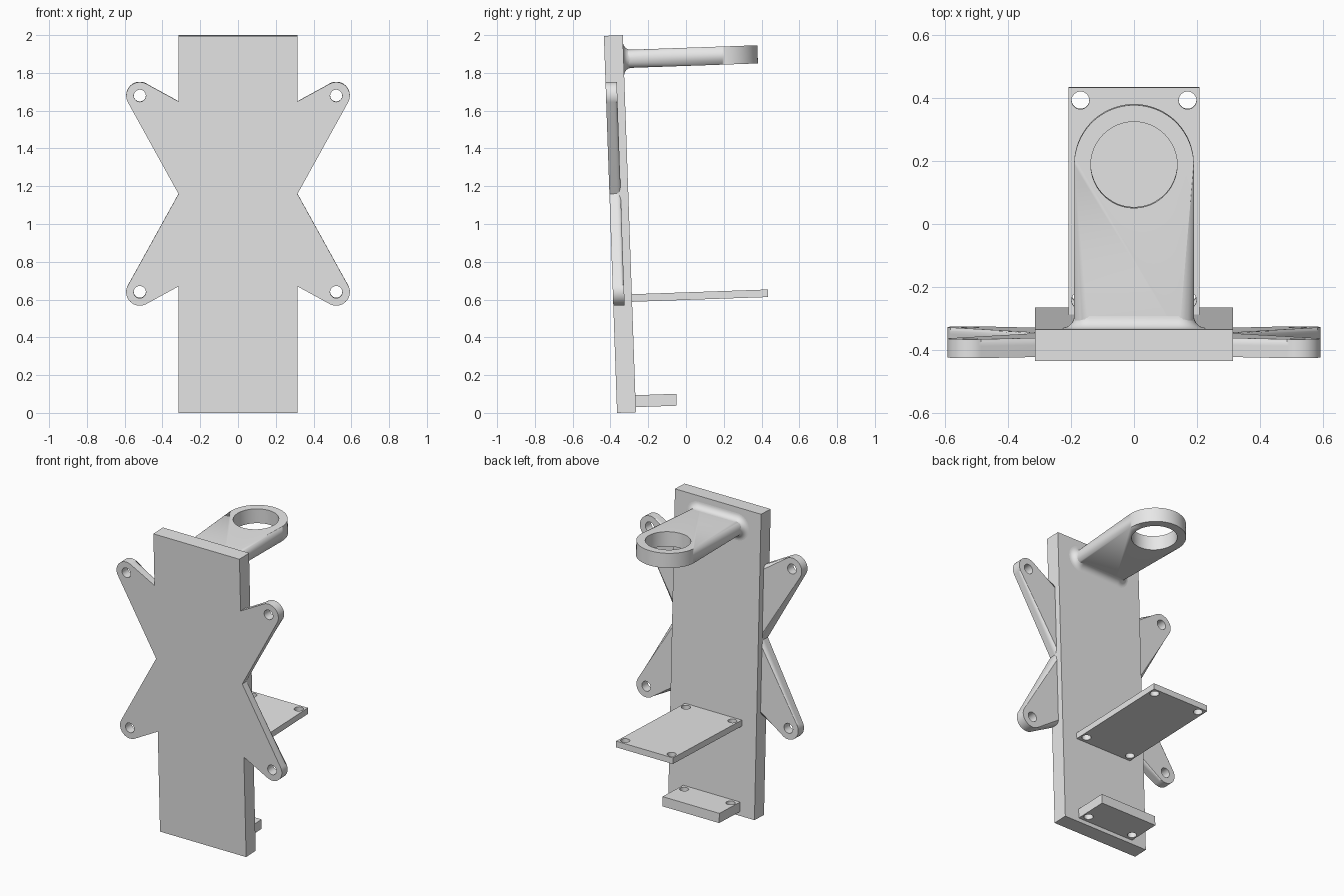
import bpy, bmesh
from math import sin, cos, pi, atan2, acos, hypot, radians
from mathutils import Matrix

cube = bpy.data.objects.get("Cube")
if cube:
    bpy.data.objects.remove(cube, do_unlink=True)

grey = bpy.data.materials.new("light_grey")
grey.use_nodes = True
grey.diffuse_color = (0.8, 0.8, 0.8, 1)
grey.node_tree.nodes["Principled BSDF"].inputs["Base Color"].default_value = (0.8, 0.8, 0.8, 1)

# The whole bracket leans slightly forward
LEAN = Matrix.Translation((0, -0.365, 0)) @ Matrix.Rotation(radians(2), 4, 'X')


def arc(cx, cy, r, a0, a1, n):
    return [(cx + r * cos(a0 + (a1 - a0) * i / n), cy + r * sin(a0 + (a1 - a0) * i / n))
            for i in range(n + 1)]


def add_prism(bm, pts, axis, lo, hi):
    """Extrude a 2D outline along y (outline in xz) or z (outline in xy)."""
    def place(p, h):
        return (p[0], h, p[1]) if axis == 'y' else (p[0], p[1], h)
    a = [bm.verts.new(place(p, lo)) for p in pts]
    b = [bm.verts.new(place(p, hi)) for p in pts]
    bm.faces.new(a)
    bm.faces.new(b)
    n = len(pts)
    for i in range(n):
        j = (i + 1) % n
        bm.faces.new((a[i], a[j], b[j], b[i]))


def make_object(name, bm):
    bmesh.ops.recalc_face_normals(bm, faces=bm.faces)
    mesh = bpy.data.meshes.new(name)
    bm.to_mesh(mesh)
    bm.free()
    mesh.materials.append(grey)
    ob = bpy.data.objects.new(name, mesh)
    bpy.context.collection.objects.link(ob)
    return ob


def finish(ob):
    ob.data.transform(LEAN)
    bpy.ops.object.select_all(action='DESELECT')
    ob.select_set(True)
    bpy.context.view_layer.objects.active = ob
    bpy.ops.object.shade_smooth_by_angle(angle=radians(30))


def part(name, pts, axis, lo, hi, holes=(), radius=0.028, bevel=0, rim=None):
    """Extruded outline with rounded rims and drilled holes."""
    bm = bmesh.new()
    add_prism(bm, pts, axis, lo, hi)
    if bevel:
        edges = [e for e in bm.edges if rim(e.verts[0].co, e.verts[1].co)]
        bmesh.ops.bevel(bm, geom=edges, offset=bevel, segments=8, profile=0.5,
                        affect='EDGES', clamp_overlap=False)
    ob = make_object(name, bm)
    if holes:
        bm = bmesh.new()
        for x, y in holes:
            add_prism(bm, arc(x, y, radius, 0, 2 * pi, 48)[:-1], axis, lo - 0.1, hi + 0.1)
        cutter = make_object("hole_cutter", bm)
        cutter.hide_render = True
        mod = ob.modifiers.new("holes", 'BOOLEAN')
        mod.operation = 'DIFFERENCE'
        mod.solver = 'EXACT'
        mod.object = cutter
        bpy.context.view_layer.objects.active = ob
        bpy.ops.object.modifier_apply(modifier=mod.name)
        bpy.data.objects.remove(cutter, do_unlink=True)
    finish(ob)


def rect(half, y0, y1):
    return [(-half, y0), (half, y0), (half, y1), (-half, y1)]


# Back plate
W = 0.315
part("back_plate", rect(W, 0, 0.1), 'z', 0, 1.997)

# Four mounting arms, tangent to their rounded ends, back rim rounded
MID, CX, CZ, R = 1.16, 0.52, 1.68, 0.072


def tangent(px, pz, side):
    dx, dz = px - CX, pz - CZ
    return atan2(dz, dx) % (2 * pi) + side * acos(R / hypot(dx, dz))


a0 = tangent(W, MID, 1) - 2 * pi
a1 = tangent(W, 1.65, -1)
wing = [(W, MID)] + arc(CX, CZ, R, a0, a1, 24) + [(W, 1.65)]


def back_rim(a, b):
    inner = abs(a.x) < W + 0.001 and abs(b.x) < W + 0.001
    return min(a.y, b.y) > 0.05 and not inner


for side, sx in (("left", 1), ("right", -1)):
    for level, sz in (("upper", 1), ("lower", -1)):
        def flip(p):
            return (sx * p[0], MID + sz * (p[1] - MID))
        part(f"{level}_{side}_mounting_arm", [flip(p) for p in wing], 'y', 0, 0.06,
             holes=[flip((CX, CZ))], radius=0.032, bevel=0.022, rim=back_rim)

# Ring holder: round-edged tongue with a large hole
HW, HT, HZ, TIP = 0.19, 0.048, 1.871, 0.62
tongue = [(-HW, 0.03), (HW, 0.03)] + arc(0, TIP, HW, 0, pi, 48)
part("ring_holder", tongue, 'z', HZ - HT, HZ + HT, holes=[(0, TIP)], radius=0.137,
     bevel=HT - 0.001, rim=lambda a, b: abs(a.z - b.z) < 0.001)

# Flared fillet where the holder meets the plate
FILLET, STEPS = 0.04, 8
bm = bmesh.new()
rings = []
for k in range(STEPS + 1):
    t = k / STEPS * pi / 2
    r = HT + FILLET * (1 - sin(t))
    y = 0.1 + FILLET * (1 - cos(t))
    outline = (arc(HW - HT, HZ, r, -pi / 2, pi / 2, 16)
               + arc(HT - HW, HZ, r, pi / 2, 3 * pi / 2, 16))
    rings.append([bm.verts.new((x, y, z)) for x, z in outline])
for a, b in zip(rings, rings[1:]):
    n = len(a)
    for i in range(n):
        j = (i + 1) % n
        bm.faces.new((a[i], a[j], b[j], b[i]))
finish(make_object("holder_fillet", bm))

# Drilled shelf and bottom tab
HX = 0.17
part("shelf", rect(0.208, 0.1, 0.821), 'z', 0.585, 0.625,
     holes=[(x, y) for x in (-HX, HX) for y in (0.145, 0.78)])
part("bottom_tab", rect(0.208, 0.1, 0.317), 'z', 0.027, 0.09,
     holes=[(-HX, 0.145), (HX, 0.145)])
